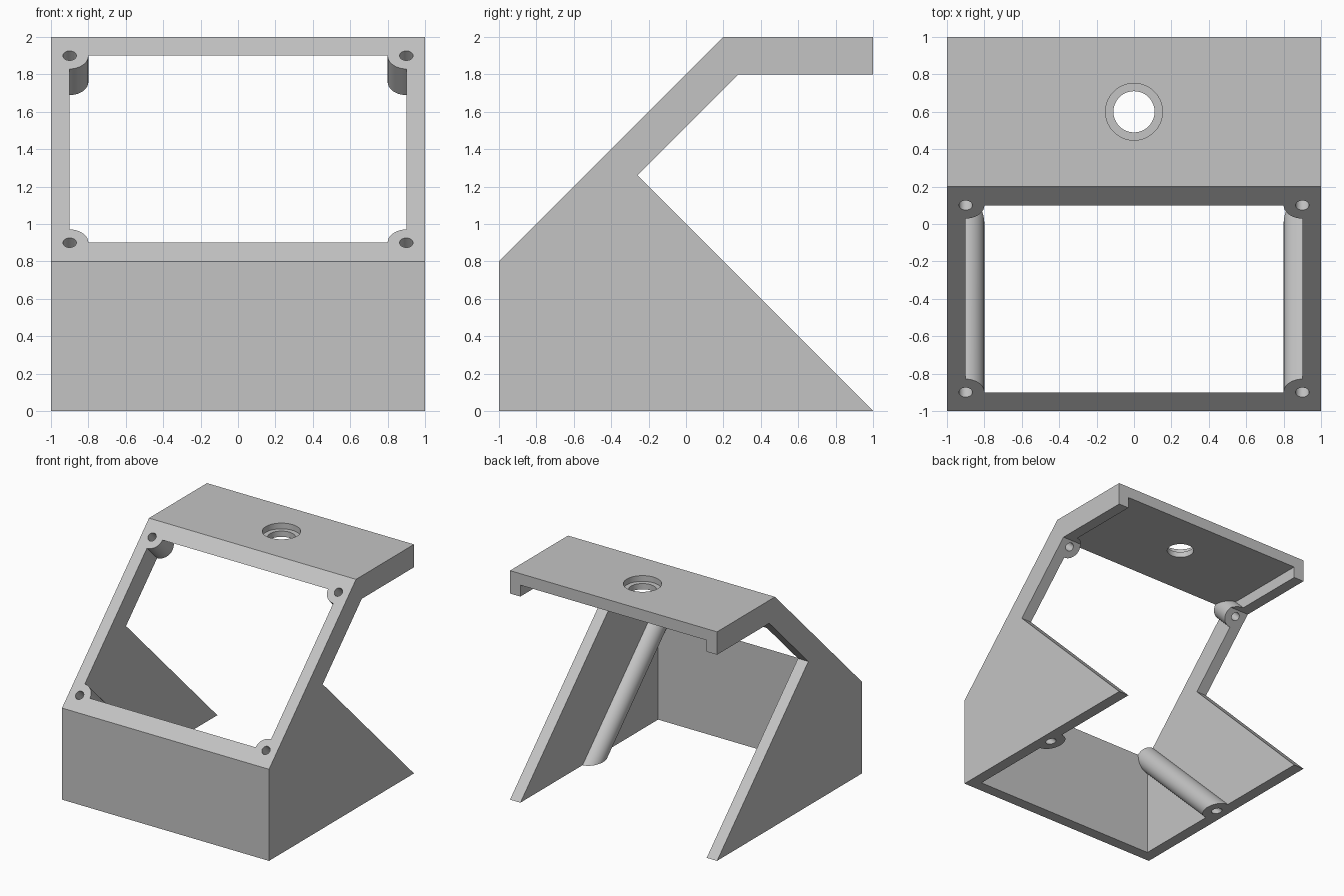
import bpy, bmesh, math
from mathutils import Matrix, Vector

if "Cube" in bpy.data.objects:
    bpy.data.objects.remove(bpy.data.objects["Cube"])

grey = bpy.data.materials.new("plain grey")
grey.use_nodes = True
COLOUR = (0.55, 0.55, 0.55, 1)
grey.diffuse_color = COLOUR
grey.node_tree.nodes["Principled BSDF"].inputs["Base Color"].default_value = COLOUR


def make_object(name, bm):
    bmesh.ops.recalc_face_normals(bm, faces=bm.faces)
    mesh = bpy.data.meshes.new(name)
    bm.to_mesh(mesh)
    bm.free()
    mesh.materials.append(grey)
    obj = bpy.data.objects.new(name, mesh)
    bpy.context.collection.objects.link(obj)
    return obj


def extrude_profile(name, points, half_width):
    """Side outline in y, z swept across x."""
    bm = bmesh.new()
    face = bm.faces.new([bm.verts.new((-half_width, y, z)) for y, z in points])
    swept = bmesh.ops.extrude_face_region(bm, geom=[face])
    verts = [g for g in swept["geom"] if isinstance(g, bmesh.types.BMVert)]
    bmesh.ops.translate(bm, verts=verts, vec=(2 * half_width, 0, 0))
    return make_object(name, bm)


def rod(bm, start, end, radius, sides=64):
    """Cylinder between two points, turned half a side."""
    start, end = Vector(start), Vector(end)
    axis = end - start
    turn = axis.to_track_quat("Z", "Y").to_matrix().to_4x4()
    matrix = (Matrix.Translation((start + end) / 2) @ turn
              @ Matrix.Rotation(math.pi / sides, 4, "Z"))
    bmesh.ops.create_cone(bm, cap_ends=True, segments=sides, radius1=radius,
                          radius2=radius, depth=axis.length, matrix=matrix)


def corner_rods(bm, radius):
    """Four rods square to the sloping face, one at each window corner."""
    for x in (-0.9, 0.9):
        for y in (-0.9, 0.1):
            z = y + 1.8
            rod(bm, (x, y - 0.15, z + 0.15), (x, y + 1.4, z - 1.4), radius)


def cut(target, cutter):
    mod = target.modifiers.new("cut", "BOOLEAN")
    mod.operation = "DIFFERENCE"
    mod.solver = "EXACT"
    mod.object = cutter
    bpy.context.view_layer.objects.active = target
    bpy.ops.object.modifier_apply(modifier=mod.name)
    bpy.data.objects.remove(cutter)


# Solid body from its side outline
body = extrude_profile("sloped_enclosure", [
    (-1, 0), (1, 0), (-0.26, 1.26), (0.28, 1.8),
    (1, 1.8), (1, 2), (0.2, 2), (-1, 0.8)], 1)

# Hollow interior, leaving the round screw posts standing
cavity = extrude_profile("cavity_cutter", [
    (-0.9, -0.2), (1.2, -0.2), (1.2, 1.9), (-0.9, 1.9)], 0.9)
bm = bmesh.new()
corner_rods(bm, 0.1)
cut(cavity, make_object("post_cutter", bm))
cut(body, cavity)

# Screw holes through the posts
bm = bmesh.new()
corner_rods(bm, 0.036)
cut(body, make_object("screw_hole_cutter", bm))

# Stepped round hole in the top plate
for radius, bottom in ((0.152, 1.95), (0.11, 1.7)):
    bm = bmesh.new()
    rod(bm, (0, 0.6, bottom), (0, 0.6, 2.2), radius)
    cut(body, make_object("top_hole_cutter", bm))

# Smooth round walls, crisp edges
bpy.ops.object.select_all(action="DESELECT")
body.select_set(True)
bpy.context.view_layer.objects.active = body
bpy.ops.object.shade_smooth_by_angle(angle=math.radians(30))
